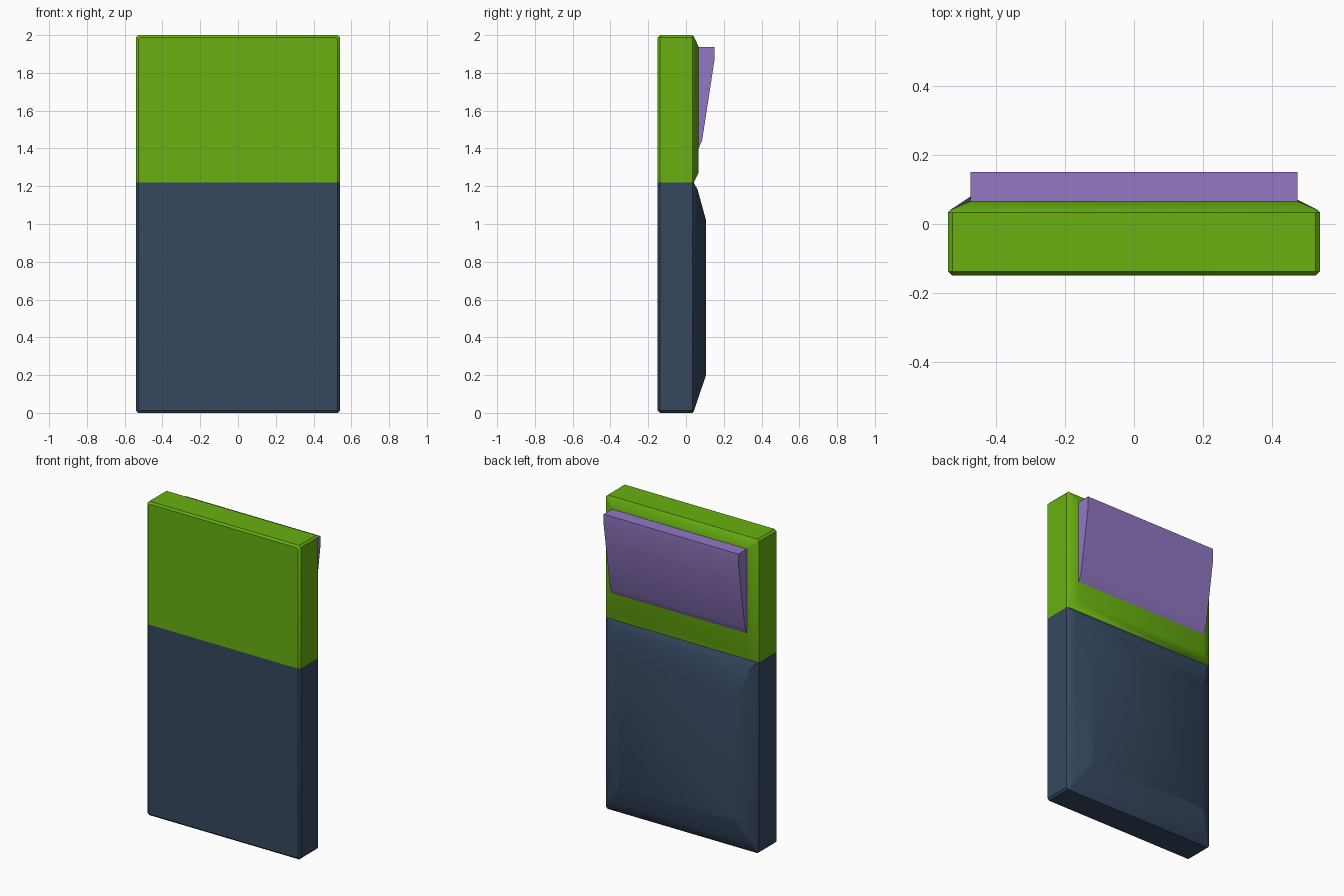
import bpy
import bmesh
import math

cube = bpy.data.objects.get("Cube")
if cube:
    bpy.data.objects.remove(cube)


def material(name, rgb):
    m = bpy.data.materials.new(name)
    m.use_nodes = True
    m.diffuse_color = (*rgb, 1)
    bsdf = next(n for n in m.node_tree.nodes if n.type == 'BSDF_PRINCIPLED')
    bsdf.inputs["Base Color"].default_value = (*rgb, 1)
    bsdf.inputs["Roughness"].default_value = 0.6
    return m


green = material("leaf green", (0.138, 0.434, 0.005))
navy = material("slate navy", (0.037, 0.064, 0.118))
purple = material("soft purple", (0.287, 0.186, 0.546))


def ring(y, x0, x1, z0, z1, c0, c1):
    """Rectangle at depth y, with corners cut by c0 (bottom) and c1 (top)."""
    pts = [(x0 + c0, z0), (x1 - c0, z0), (x1, z0 + c0), (x1, z1 - c1),
           (x1 - c1, z1), (x0 + c1, z1), (x0, z1 - c1), (x0, z0 + c0)]
    return [(x, y, z) for x, z in pts]


def finish(name, bm, mat, angle):
    bmesh.ops.remove_doubles(bm, verts=bm.verts, dist=1e-5)
    bmesh.ops.recalc_face_normals(bm, faces=bm.faces)
    mesh = bpy.data.meshes.new(name)
    bm.to_mesh(mesh)
    bm.free()
    mesh.materials.append(mat)
    ob = bpy.data.objects.new(name, mesh)
    bpy.context.collection.objects.link(ob)
    bpy.ops.object.select_all(action='DESELECT')
    ob.select_set(True)
    bpy.context.view_layer.objects.active = ob
    bpy.ops.object.shade_smooth_by_angle(angle=math.radians(angle))
    return ob


def loft(name, rings, mat, angle):
    bm = bmesh.new()
    loops = [[bm.verts.new(p) for p in r] for r in rings]
    for a, b in zip(loops, loops[1:]):
        for i in range(len(a)):
            j = (i + 1) % len(a)
            bm.faces.new((a[i], a[j], b[j], b[i]))
    bm.faces.new(loops[0])
    bm.faces.new(loops[-1])
    return finish(name, bm, mat, angle)


SEAM, W, B = 1.22, 0.54, 0.012

# Upper block: softened slab with a shallow chamfered back
loft("upper_block", [
    ring(-0.15, -W + B, W - B, SEAM, 2 - B, 0, B),
    ring(-0.15 + B, -W, W, SEAM, 2, 0, B),
    ring(0.034, -W, W, SEAM, 2, 0, B),
    ring(0.041, -W + 0.006, W - 0.006, SEAM, 1.994, 0, B),
    ring(0.066, -0.475, 0.475, 1.27, 1.94, 0, 0.004),
], green, 35)

# Lower block: same slab with a deeper padded back
loft("lower_block", [
    ring(-0.15, -W + B, W - B, B, SEAM, B, 0),
    ring(-0.15 + B, -W, W, 0, SEAM, B, 0),
    ring(0.034, -W, W, 0, SEAM, B, 0),
    ring(0.041, -W + 0.006, W - 0.006, 0.006, SEAM, B, 0),
    ring(0.062, -0.502, 0.492, 0.07, 1.18, 0.004, 0),
    ring(0.106, -0.435, 0.40, 0.20, 1.02, 0.004, 0),
], navy, 35)

# Wedge-shaped clip on the upper back
profile = [(0.055, 1.936), (0.151, 1.936), (0.151, 1.87), (0.085, 1.44),
           (0.066, 1.40), (0.055, 1.40)]
bm = bmesh.new()
ends = [[bm.verts.new((x, y, z)) for y, z in profile] for x in (-0.475, 0.475)]
n = len(profile)
for e in ends:
    bm.faces.new(e)
for i in range(n):
    j = (i + 1) % n
    bm.faces.new((ends[0][i], ends[0][j], ends[1][j], ends[1][i]))
# soften the outer rim of the wedge
rim = [e for e in bm.edges
       if all(v.co.y > 0.08 for v in e.verts) and e.calc_face_angle(0) > math.radians(40)]
bmesh.ops.bevel(bm, geom=rim, offset=0.014, segments=2, profile=0.5,
                affect='EDGES', clamp_overlap=True)
finish("back_clip", bm, purple, 35)
